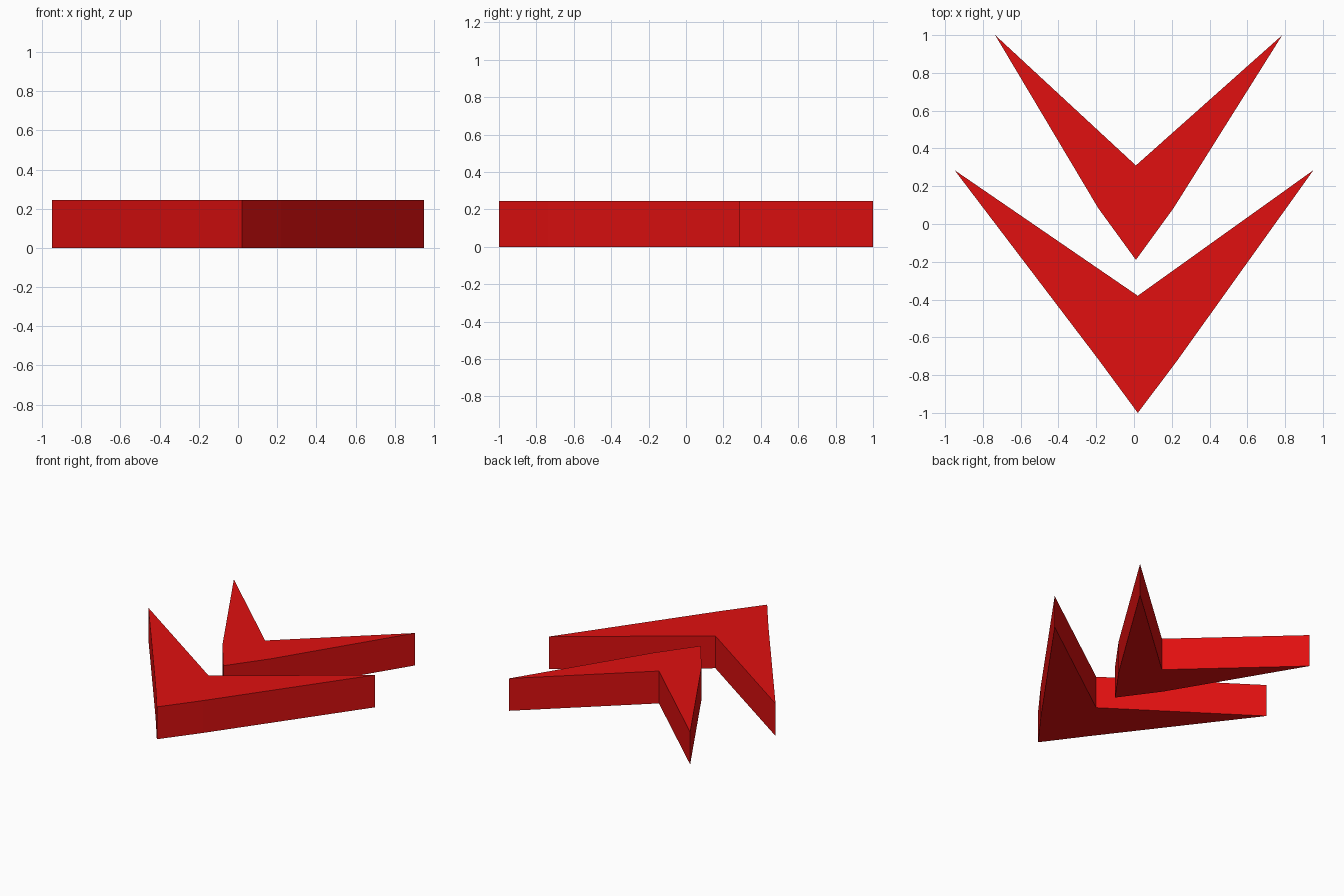
import bpy, bmesh

if "Cube" in bpy.data.objects:
    bpy.data.objects.remove(bpy.data.objects["Cube"])

HEIGHT = 0.245

red = bpy.data.materials.new("bright red")
red.diffuse_color = (0.75, 0.005, 0.005, 1)
red.use_nodes = True
red.node_tree.nodes["Principled BSDF"].inputs["Base Color"].default_value = red.diffuse_color


def extruded_plate(name, outline):
    """Flat-sided solid: outline in plan, extruded up from z = 0."""
    bm = bmesh.new()
    base = bm.faces.new([bm.verts.new((x, y, 0)) for x, y in outline])
    top = bmesh.ops.extrude_face_region(bm, geom=[base], use_keep_orig=True)
    verts = [g for g in top["geom"] if isinstance(g, bmesh.types.BMVert)]
    bmesh.ops.translate(bm, verts=verts, vec=(0, 0, HEIGHT))
    bmesh.ops.recalc_face_normals(bm, faces=bm.faces)
    mesh = bpy.data.meshes.new(name)
    bm.to_mesh(mesh)
    bm.free()
    mesh.materials.append(red)
    obj = bpy.data.objects.new(name, mesh)
    bpy.context.collection.objects.link(obj)
    return obj


# Rear chevron: left tip, bent lower edge, point, right tip, inner notch
extruded_plate("rear_chevron", [
    (-0.735, 1.0), (-0.19, 0.085), (0.01, -0.19),
    (0.21, 0.085), (0.785, 1.0), (0.01, 0.31)])

# Front chevron: wider, with nearly straight lower edges
extruded_plate("front_chevron", [
    (-0.95, 0.285), (-0.19, -0.715), (0.02, -1.0),
    (0.22, -0.735), (0.95, 0.285), (0.02, -0.38)])
